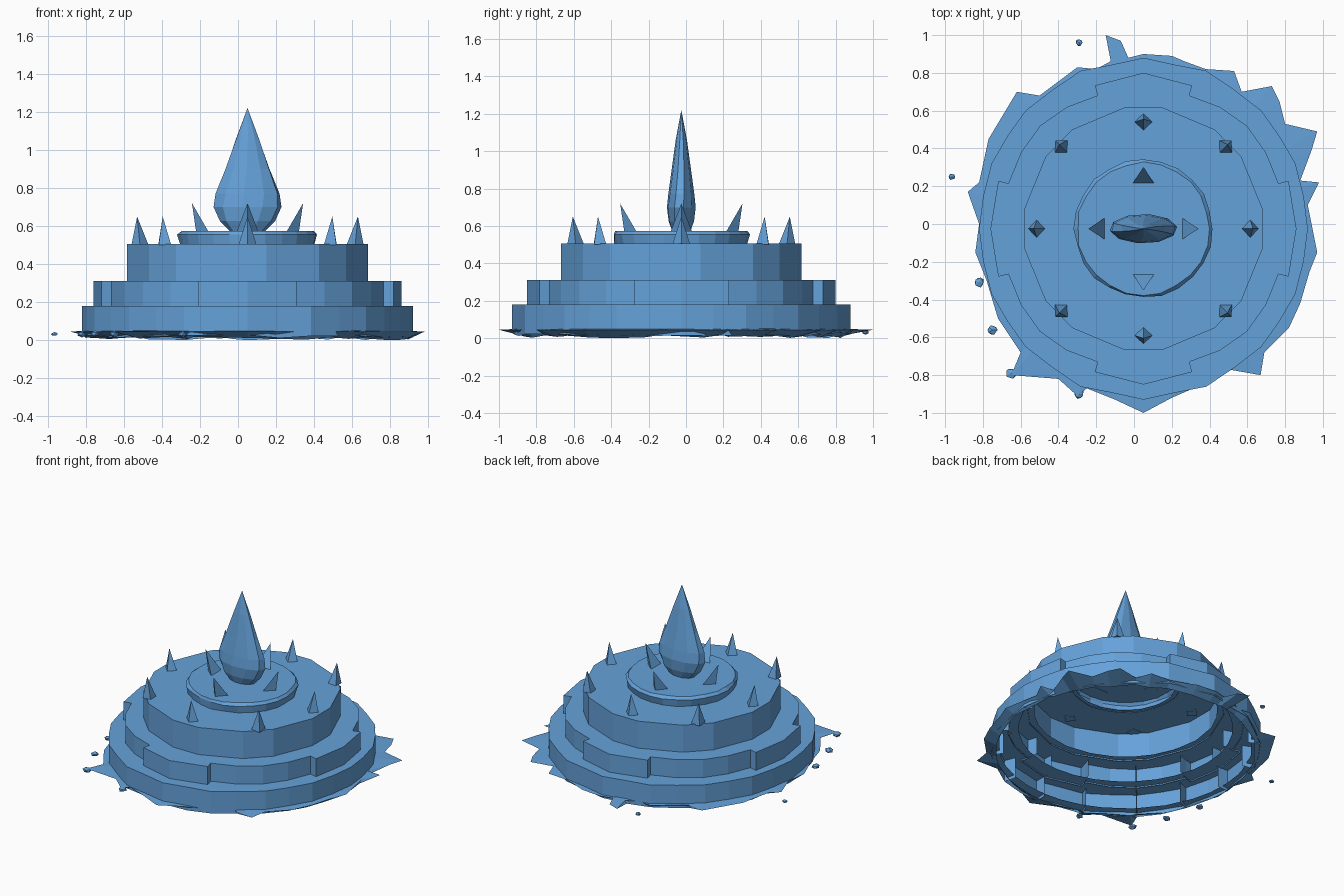
import bpy, bmesh, math, random
from mathutils import Vector

if "Cube" in bpy.data.objects:
    bpy.data.objects.remove(bpy.data.objects["Cube"])

random.seed(4)
CX, CY = 0.05, -0.025          # axis of the tiers

blue = bpy.data.materials.new("stone blue")
blue.diffuse_color = (0.13, 0.36, 0.70, 1)
blue.use_nodes = True
blue.node_tree.nodes["Principled BSDF"].inputs["Base Color"].default_value = blue.diffuse_color


def make(name, verts, faces):
    me = bpy.data.meshes.new(name)
    me.from_pydata([tuple(v) for v in verts], [], faces)
    me.materials.append(blue)
    ob = bpy.data.objects.new(name, me)
    bpy.context.collection.objects.link(ob)
    return ob


def polar(a, rx, ry, z):
    a = math.radians(a)
    return (CX + rx * math.cos(a), CY + ry * math.sin(a), z)


def tier(name, outline, ri, z0, z1, ragged=0.0, fins=0.0):
    """Open shell: outer wall plus flat ledge; outline = (angle, rx, ry)."""
    n = len(outline)
    v = [polar(a, rx, ry, z1) for a, rx, ry in outline]
    v += [polar(a, rx, ry, z0 + random.uniform(0, ragged)) for a, rx, ry in outline]
    v += [polar(a, ri, ri, z1) for a, rx, ry in outline]
    f = []
    for i in range(n):
        j = (i + 1) % n
        f += [(i, n + i, n + j, j), (i, j, 2 * n + j, 2 * n + i)]
    # stone joints sticking inwards under the ledge
    if fins:
        for i in range(0, n, 2):
            a, rx, ry = outline[i]
            k = len(v)
            v += [polar(a, rx - fins, ry - fins, z1), polar(a, rx - fins, ry - fins, z0 + 0.02)]
            f.append((i, n + i, k + 1, k))
    return make(name, v, f)


# bottom tier: 16 slightly uneven stones
low = []
for i in range(16):
    a = i * 22.5
    low.append((a, 0.87 + 0.012 * (i % 4 == 2), 0.905 - 0.02 * (i % 4 == 2)))
    low.append((a + 11.25, 0.865, 0.885))
tier("bottom_tier", low, 0.70, 0.01, 0.18, 0.02, 0.08)

# second tier with a projecting block on each of four sides
mid = []
for q in range(4):
    c = q * 90
    mid += [(c - 18.8, 0.755, 0.745), (c - 18.5, 0.81, 0.80), (c, 0.81, 0.825),
            (c + 18.5, 0.81, 0.80), (c + 18.8, 0.755, 0.745),
            (c + 32, 0.765, 0.76), (c + 45, 0.775, 0.77), (c + 58, 0.765, 0.76)]
tier("second_tier", mid, 0.60, 0.17, 0.31, 0, 0.07)

# third tier
high = []
for i in range(16):
    r = 0.64 if i % 2 == 0 else 0.63
    high += [(i * 22.5 - 9, r, r + 0.01), (i * 22.5 + 9, r, r + 0.01)]
tier("third_tier", high, 0.33, 0.30, 0.505)

# round top disc, closed above
n = 24
rings = [(0.355, 0.50), (0.365, 0.555), (0.35, 0.573)]
v = [polar(i * 15, r + random.uniform(-.006, .006), r + random.uniform(-.006, .006), z)
     for r, z in rings for i in range(n)]
f = [(k * n + i, k * n + (i + 1) % n, (k + 1) * n + (i + 1) % n, (k + 1) * n + i)
     for k in range(2) for i in range(n)]
f.append(tuple(range(2 * n, 3 * n)))
make("top_disc", v, f)

# ragged thin skirt around the foot
edge = [(.05, .90), (.2, .89), (.27, .86), (.38, .82), (.53, .81), (.57, .70), (.73, .73),
        (.77, .65), (.80, .53), (.97, .49), (.94, .39), (.88, .23), (.98, .22), (.92, .1),
        (.97, -.15), (.93, -.25), (.88, -.42), (.82, -.55), (.69, -.68), (.67, -.8),
        (.5, -.77), (.36, -.85), (.2, -.92), (.05, -1.0), (-.1, -.93), (-.25, -.87),
        (-.3, -.91), (-.4, -.82), (-.65, -.8), (-.6, -.68), (-.72, -.5), (-.78, -.3),
        (-.84, -.15), (-.82, 0), (-.88, .17), (-.82, .22), (-.77, .45), (-.62, .70),
        (-.5, .68), (-.3, .83), (-.2, .82), (-.09, .88), (-.15, 1.0), (-.07, .97), (-.03, .88)]
edge = edge[::-1]
m = len(edge)
v = [(x, y, 0.045) for x, y in edge]
for x, y in edge:
    d = Vector((x - CX, y - CY)).normalized() * 0.83
    v.append((CX + d.x, CY + d.y, 0.052))
for x, y in edge:                       # drooping underside
    d = Vector((x - CX, y - CY)).normalized() * 0.85
    v.append((CX + d.x, CY + d.y, random.uniform(0.0, 0.02)))
f = []
for i in range(m):
    j = (i + 1) % m
    f += [(i, j, m + j, m + i), (j, i, 2 * m + i, 2 * m + j)]
make("ragged_skirt", v, f)


def spike(name, ang, r_in, r_out, r_tip, half, z0, z1, sides):
    """Small pyramid leaning along the radial direction."""
    a = math.radians(ang)
    u, t = Vector((math.cos(a), math.sin(a), 0)), Vector((-math.sin(a), math.cos(a), 0))
    c = Vector((CX, CY, z0))
    rm = (r_in + r_out) / 2
    if sides == 3:
        base = [c + u * r_in - t * half, c + u * r_out, c + u * r_in + t * half]
        fs = [(0, 1, 3), (1, 2, 3), (2, 0, 3)]
    else:
        base = [c + u * r_in, c + u * rm - t * half, c + u * r_out, c + u * rm + t * half]
        fs = [(0, 1, 4), (1, 2, 4), (2, 3, 4), (3, 0, 4)]
    fs.append(tuple(range(sides))[::-1])
    make(name, base + [c + u * r_tip + Vector((0, 0, z1 - z0))], fs)


for i in range(8):
    o = 0.05 if i % 2 else 0
    spike("outer_spike_%d" % i, i * 45, 0.52 + o, 0.61 + o, 0.58 + o, 0.048, 0.50, 0.65, 4)
for i in range(4):
    o = 0.035 * (i % 2)
    spike("inner_spike_%d" % i, i * 90, 0.205 + o, 0.27 + o, 0.292 + o, 0.057, 0.57, 0.72, 3)

# flat teardrop ornament
prof = [(.09, .05, .57), (.145, .07, .625), (.18, .078, .70), (.172, .07, .77),
        (.12, .052, .90), (.062, .03, 1.06)]
s = 10
v = [polar(i * 36 + 4 * k, rx, ry, z) for k, (rx, ry, z) in enumerate(prof) for i in range(s)]
v.append((CX, CY, 1.22))
f = [(k * s + i, k * s + (i + 1) % s, (k + 1) * s + (i + 1) % s, (k + 1) * s + i)
     for k in range(len(prof) - 1) for i in range(s)]
top = (len(prof) - 1) * s
f += [(top + i, top + (i + 1) % s, len(v) - 1) for i in range(s)]
f.append(tuple(range(s))[::-1])
make("teardrop", v, f)

# loose crumbs around the foot
for k, (x, y, r) in enumerate([(-.965, .25, .02), (-.29, .96, .022), (-.82, -.31, .032),
                               (-.75, -.56, .032), (-.65, -.79, .035), (-.29, -.9, .032)]):
    bm = bmesh.new()
    bmesh.ops.create_icosphere(bm, subdivisions=1, radius=r)
    for w in bm.verts:
        w.co = w.co * random.uniform(0.7, 1.0)
        w.co.z *= 0.6
        w.co += Vector((x, y, 0.032))
    me = bpy.data.meshes.new("crumb_%d" % k)
    bm.to_mesh(me)
    bm.free()
    me.materials.append(blue)
    bpy.context.collection.objects.link(bpy.data.objects.new("crumb_%d" % k, me))
